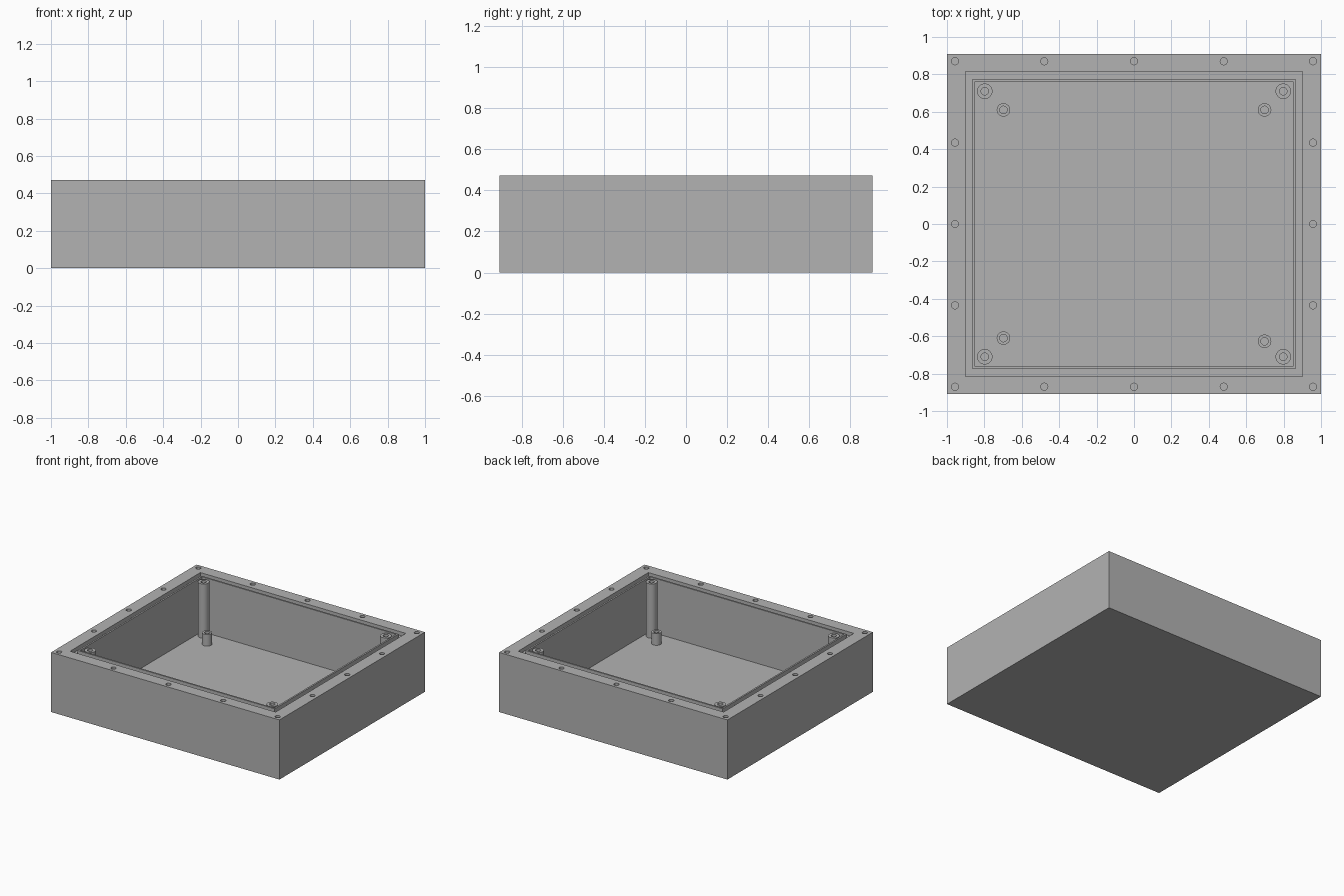
import bpy, bmesh, math

cube = bpy.data.objects.get("Cube")
if cube:
    bpy.data.objects.remove(cube)

HEIGHT, FLOOR = 0.472, 0.038

grey = bpy.data.materials.new("plain_grey")
grey.use_nodes = True
colour = (0.45, 0.45, 0.45, 1)
grey.diffuse_color = colour
grey.node_tree.nodes["Principled BSDF"].inputs["Base Color"].default_value = colour


def rectangle(hx, hy, z):
    return [(-hx, -hy, z), (hx, -hy, z), (hx, hy, z), (-hx, hy, z)]


def circle(x, y, r, z, sides=32):
    turn = 2 * math.pi / sides
    return [(x + r * math.cos(i * turn), y + r * math.sin(i * turn), z) for i in range(sides)]


def add_shell(bm, loops):
    """Bridge successive loops and cap both ends."""
    rings = [[bm.verts.new(p) for p in loop] for loop in loops]
    for a, b in zip(rings, rings[1:]):
        for i in range(len(a)):
            j = (i + 1) % len(a)
            bm.faces.new((a[i], a[j], b[j], b[i]))
    bm.faces.new(rings[0][::-1])
    bm.faces.new(rings[-1])


def make_object(name, shells):
    bm = bmesh.new()
    for loops in shells:
        add_shell(bm, loops)
    bmesh.ops.recalc_face_normals(bm, faces=bm.faces)
    mesh = bpy.data.meshes.new(name)
    bm.to_mesh(mesh)
    bm.free()
    mesh.materials.append(grey)
    obj = bpy.data.objects.new(name, mesh)
    bpy.context.collection.objects.link(obj)
    return obj


def activate(obj):
    bpy.ops.object.select_all(action='DESELECT')
    obj.select_set(True)
    bpy.context.view_layer.objects.active = obj


def smooth(obj):
    activate(obj)
    bpy.ops.object.shade_smooth_by_angle(angle=math.radians(30))


# Open box: outer walls, rim, seal groove, thin inner lip, cavity
G = HEIGHT - 0.03
body = make_object("enclosure_body", [[
    rectangle(1, 0.91, 0), rectangle(1, 0.91, HEIGHT),
    rectangle(0.90, 0.815, HEIGHT), rectangle(0.90, 0.815, G),
    rectangle(0.863, 0.775, G), rectangle(0.863, 0.775, HEIGHT),
    rectangle(0.85, 0.762, HEIGHT), rectangle(0.85, 0.762, FLOOR)]])

# Screw holes around the rim
spots = [(x, y) for x in (-0.957, -0.48, 0, 0.48, 0.957) for y in (-0.87, 0.87)]
spots += [(x, y) for x in (-0.957, 0.957) for y in (-0.435, 0, 0.435)]
cutter = make_object("rim_hole_cutter", [
    [circle(x, y, 0.019, HEIGHT - 0.1), circle(x, y, 0.019, HEIGHT + 0.05)] for x, y in spots])
cutter.hide_render = True
cut = body.modifiers.new("rim_holes", 'BOOLEAN')
cut.operation = 'DIFFERENCE'
cut.solver = 'EXACT'
cut.object = cutter
activate(body)
bpy.ops.object.modifier_apply(modifier=cut.name)
bpy.data.objects.remove(cutter)
smooth(body)


# Hollow posts standing on the floor
def post(name, x, y, radius, bore, top, depth):
    smooth(make_object(name, [[
        circle(x, y, radius, FLOOR - 0.01), circle(x, y, radius, top),
        circle(x, y, bore, top), circle(x, y, bore, top - depth)]]))


for side, sx in (("left", 1), ("right", -1)):
    for end, sy in (("front", -1), ("back", 1)):
        post(f"tall_post_{end}_{side}", sx * 0.798, sy * 0.71, 0.041, 0.02, HEIGHT - 0.005, 0.1)
        offset = 0.627 if (sx, sy) == (1, -1) else 0.61
        post(f"short_post_{end}_{side}", sx * 0.698, sy * offset, 0.036, 0.02, 0.13, 0.08)
